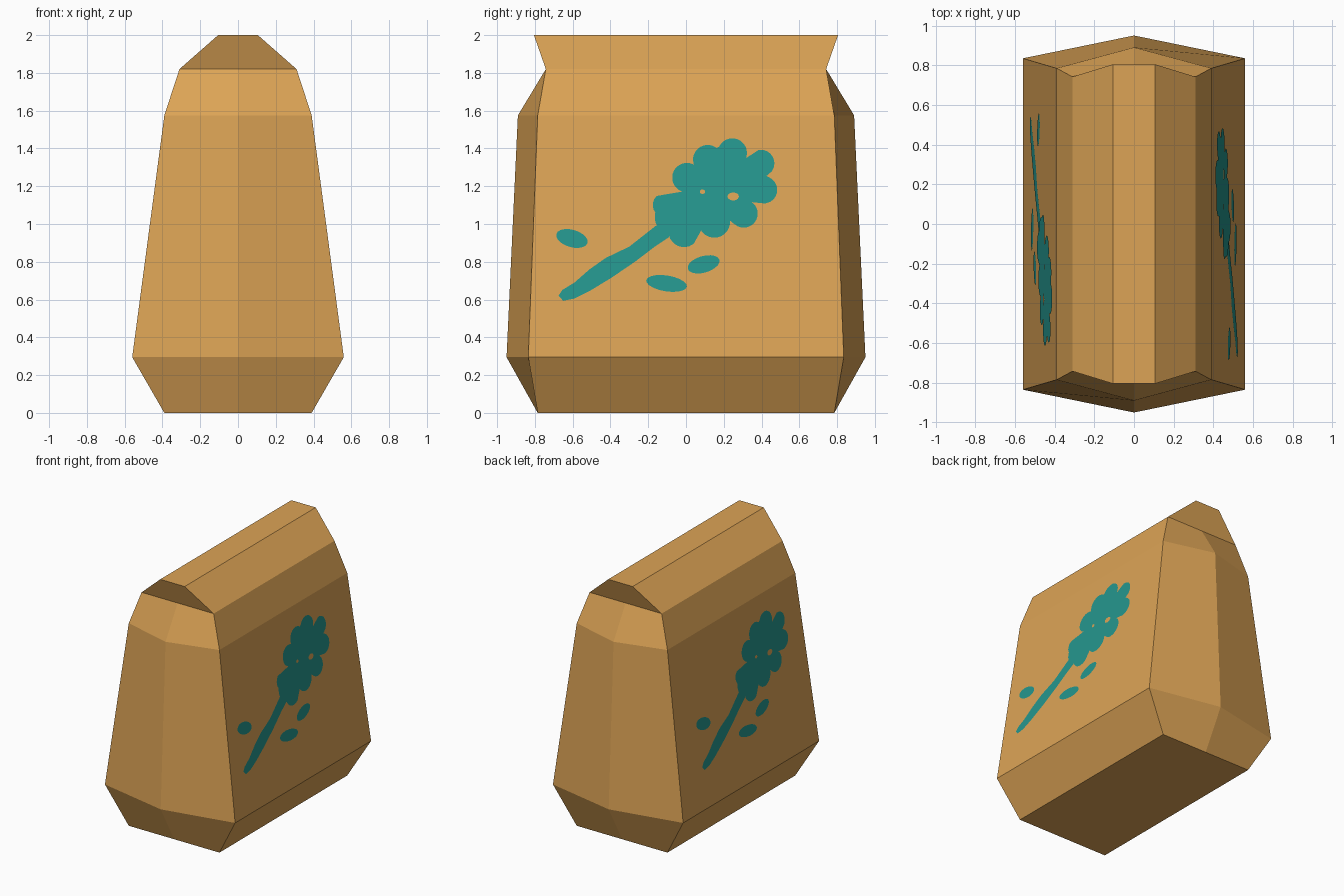
import bpy, math
from mathutils import Vector

if "Cube" in bpy.data.objects:
    bpy.data.objects.remove(bpy.data.objects["Cube"])


def material(name, rgb):
    m = bpy.data.materials.new(name)
    m.diffuse_color = (*rgb, 1)
    m.use_nodes = True
    m.node_tree.nodes["Principled BSDF"].inputs["Base Color"].default_value = m.diffuse_color
    return m


kraft = material("kraft paper", (0.72, 0.37, 0.092))
teal = material("teal print", (0.018, 0.305, 0.27))


def mesh_object(name, verts, faces, mat):
    me = bpy.data.meshes.new(name)
    me.from_pydata(verts, [], faces)
    me.materials.append(mat)
    ob = bpy.data.objects.new(name, me)
    bpy.context.collection.objects.link(ob)
    return ob


# Bag body: six-sided rings (height, half width, corner depth, middle depth)
rings = [(0, 0.39, 0.785, 0.785), (0.295, 0.56, 0.835, 0.95),
         (1.575, 0.39, 0.785, 0.89), (1.82, 0.31, 0.742, 0.742),
         (2.0, 0.105, 0.805, 0.805)]
verts, faces = [], []
for z, w, c, m in rings:
    verts += [(w, -c, z), (w, c, z), (0, m, z), (-w, c, z), (-w, -c, z), (0, -m, z)]
for r in range(len(rings) - 1):
    for i in range(6):
        j = (i + 1) % 6
        faces.append((r * 6 + i, r * 6 + j, r * 6 + 6 + j, r * 6 + 6 + i))
faces += [tuple(range(5, -1, -1)), tuple(range(24, 30))]
mesh_object("paper_bag", verts, faces, kraft)


# Printed flower, laid out flat as (across, height) on the sloping side panels
def ellipse(cy, cz, a, b, tilt=0, n=20):
    t = math.radians(tilt)
    pts = []
    for k in range(n):
        u, v = a * math.cos(math.tau * k / n), b * math.sin(math.tau * k / n)
        pts.append((cy + u * math.cos(t) - v * math.sin(t),
                    cz + u * math.sin(t) + v * math.cos(t)))
    return pts


def blossom(cy, cz, lobes, n=120):
    """Outer outline of overlapping round petals around a centre."""
    pts = []
    for k in range(n):
        dy, dz = math.cos(math.tau * k / n), math.sin(math.tau * k / n)
        best = 0.12
        for ly, lz, r in lobes:
            along = (ly - cy) * dy + (lz - cz) * dz
            off = (ly - cy) * dz - (lz - cz) * dy
            if abs(off) < r:
                best = max(best, along + math.sqrt(r * r - off * off))
        pts.append((cy + best * dy, cz + best * dz))
    return pts


lobes = [(0.245, 1.375, 0.078), (0.115, 1.34, 0.078), (0.395, 1.32, 0.073),
         (0.41, 1.18, 0.073), (0.305, 1.055, 0.075), (0.15, 1.01, 0.083),
         (-0.01, 0.96, 0.083), (-0.09, 1.03, 0.075), (-0.11, 1.10, 0.066),
         (0.005, 1.245, 0.078)]
stem = [(-0.675, 0.62), (-0.655, 0.65), (-0.59, 0.69), (-0.51, 0.76), (-0.425, 0.82),
        (-0.30, 0.88), (-0.16, 0.99), (-0.08, 1.02), (-0.09, 0.93), (-0.165, 0.88),
        (-0.27, 0.80), (-0.395, 0.715), (-0.51, 0.645), (-0.59, 0.605), (-0.65, 0.593)]
shapes = {
    "flower_head": (blossom(0.15, 1.18, lobes), teal, 0.004),
    "flower_stem": (stem, teal, 0.003),
    "upper_leaf": (ellipse(-0.604, 0.923, 0.086, 0.046, -16), teal, 0.003),
    "lower_leaf": (ellipse(-0.103, 0.685, 0.109, 0.042, -9), teal, 0.003),
    "right_leaf": (ellipse(0.093, 0.786, 0.087, 0.044, 16), teal, 0.003),
    "small_gap": (ellipse(0.087, 1.17, 0.014, 0.012), kraft, 0.006),
    "large_gap": (ellipse(0.25, 1.145, 0.03, 0.021), kraft, 0.006),
}
normal = Vector((1.28, 0, 0.17)).normalized()

# Right panel, then the left panel turned half round and slid slightly
for side, sign, slide, drop in (("right", 1, 0, 0), ("left", -1, -0.13, -0.015)):
    for name, (outline, mat, lift) in shapes.items():
        pts = []
        for y, z in outline:
            z += drop
            p = Vector((0.56 - 0.17 * (z - 0.295) / 1.28, y, z)) + normal * lift
            pts.append((sign * p.x, sign * p.y + slide, p.z))
        mesh_object(f"{side}_{name}", pts, [tuple(range(len(pts)))
                    if lift else ()], mat)

# Face all prints outward
for ob in bpy.data.objects:
    if ob.name != "paper_bag":
        side = 1 if ob.name.startswith("right") else -1
        for poly in ob.data.polygons:
            if poly.normal.x * side < 0:
                poly.flip()
